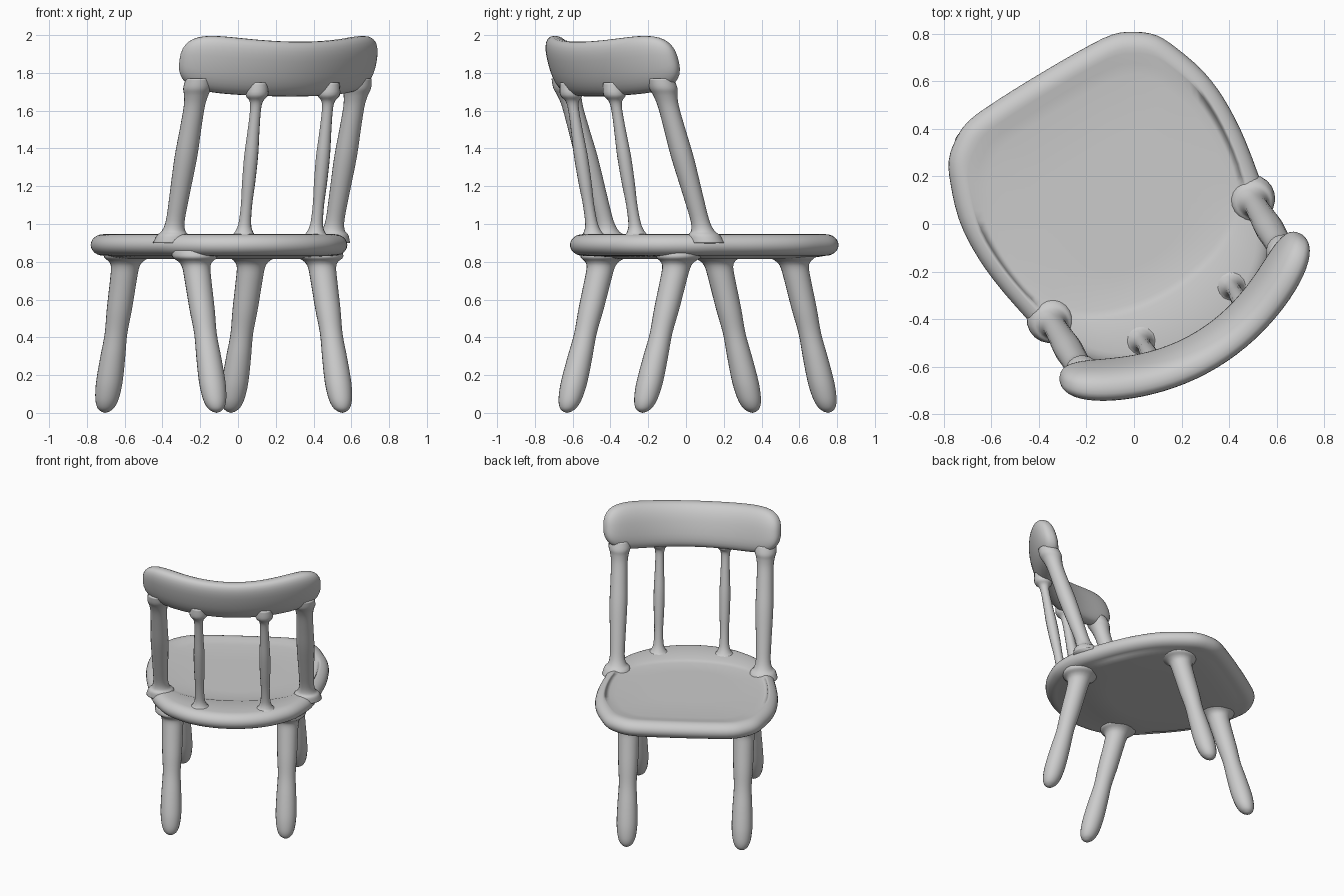
import bpy, bmesh, math

if "Cube" in bpy.data.objects:
    bpy.data.objects.remove(bpy.data.objects["Cube"])

# The whole chair is turned about z: s runs along its width, t towards its back
ANG = math.radians(31)
CA, SA = math.cos(ANG), math.sin(ANG)


def world(s, t, z):
    return (CA * s + SA * t, SA * s - CA * t, z)


def loft(name, start, rings, end):
    """Skin a stack of closed rings of (s, t, z) points, closed by a pole at each end."""
    bm = bmesh.new()
    rows = [[bm.verts.new(world(*p)) for p in ring] for ring in rings]
    n = len(rows[0])
    for a, b in zip(rows, rows[1:]):
        for i in range(n):
            j = (i + 1) % n
            bm.faces.new((a[i], a[j], b[j], b[i]))
    for pole, row in ((start, rows[0]), (end, rows[-1])):
        v = bm.verts.new(world(*pole))
        for i in range(n):
            bm.faces.new((v, row[i], row[(i + 1) % n]))
    bmesh.ops.recalc_face_normals(bm, faces=bm.faces)
    for f in bm.faces:
        f.smooth = True
    me = bpy.data.meshes.new(name)
    bm.to_mesh(me)
    bm.free()
    ob = bpy.data.objects.new(name, me)
    bpy.context.collection.objects.link(ob)
    return ob


def catmull(p, steps, closed=False):
    """Smooth curve through tuples of any size."""
    n = len(p)
    get = (lambda i: p[i % n]) if closed else (lambda i: p[max(0, min(n - 1, i))])
    out = []
    for i in range(n if closed else n - 1):
        for k in range(steps):
            u = k / steps
            out.append(tuple(
                0.5 * (2 * b + (c - a) * u + (2 * a - 5 * b + 4 * c - d) * u**2
                       + (3 * b - a - 3 * c + d) * u**3)
                for a, b, c, d in zip(get(i - 1), get(i), get(i + 1), get(i + 2))))
    return out if closed else out + [p[-1]]


def turned(name, s, low, high, profile, sides=20):
    """Leaning turned bar: low/high are (z, t) on its axis, profile lists (z, radius)."""
    def axis(z):
        return low[1] + (high[1] - low[1]) * (z - low[0]) / (high[0] - low[0])
    prof = catmull(profile, 4)
    rings = [[(s + r * math.cos(2 * math.pi * i / sides),
               axis(z) + r * math.sin(2 * math.pi * i / sides), z)
              for i in range(sides)] for z, r in prof]
    z0, z1 = prof[0][0] - 0.006, prof[-1][0]
    return loft(name, (s, axis(z0), z0), rings, (s, axis(z1), z1))


# Seat: rounded slab with a shallow pan pushed down in front of the back posts
half = [(0, -.745), (.2, -.742), (.35, -.73), (.44, -.69), (.51, -.63), (.555, -.54),
        (.6, -.40), (.615, -.26), (.607, -.10), (.577, .08), (.54, .24), (.455, .395),
        (.363, .482), (.26, .545), (.13, .587), (0, .60)]
outline = catmull(half + [(-s, t) for s, t in half[-2:0:-1]], 3, closed=True)


def inset(d, z):
    ring, n = [], len(outline)
    for i, (s, t) in enumerate(outline):
        a, b = outline[i - 1], outline[(i + 1) % n]
        ds, dt = b[0] - a[0], b[1] - a[1]
        k = d / math.hypot(ds, dt)
        ring.append((s - dt * k - .02, t + ds * k, z))
    return ring


def pan(scale, z):
    return [(s * .87 * scale - .02, t * (.55 if t > 0 else .86) * scale, z)
            for s, t in outline]


TOP, BOTTOM, R = .946, .832, .057
edge = [inset(R * 1.2 * (1 - math.cos(a)), (TOP + BOTTOM) / 2 + R * math.sin(a))
        for a in [math.pi / 2 * k / 6 for k in range(-6, 7)]]
rings = ([pan(.5, .815), pan(.9, .815), pan(1, .825)] + edge
         + [pan(1.03, .944), pan(.97, .936), pan(.9, .93), pan(.5, .93)])
loft("seat", (-.02, -.1, .815), rings, (-.02, -.1, .93))

# Legs: splayed fore and aft, swelling at foot and top, flared into the seat
leg = [(.006, .02), (.025, .043), (.065, .06), (.13, .069), (.2, .07), (.3, .066),
       (.42, .06), (.55, .067), (.7, .071), (.77, .075), (.80, .09), (.825, .12), (.86, .12)]
for side, s in (("left", -.422), ("right", .355)):
    turned("front_leg_" + side, s, (.12, -.632), (.8, -.45), leg)
    turned("back_leg_" + side, s, (.12, .449), (.8, .265), leg)

# Back posts and thin spindles, flared where they meet seat and top rail
post = [(.90, .10), (.94, .085), (.965, .062), (1.02, .05), (1.15, .053), (1.35, .06),
        (1.5, .057), (1.62, .056), (1.68, .064), (1.72, .075), (1.77, .07)]
spindle = [(.90, .085), (.935, .07), (.955, .05), (1.0, .034), (1.1, .03), (1.22, .035),
           (1.36, .037), (1.48, .032), (1.6, .029), (1.65, .036), (1.685, .06), (1.75, .05)]
for side, k in (("left", -1), ("right", 1)):
    turned("back_post_" + side, -.015 + .493 * k, (1.0, .195), (1.65, .405), post)
    turned("back_spindle_" + side, -.005 + .222 * k, (1.0, .447), (1.6, .557), spindle, 14)

# Top rail: curved, leaning, rounded board
LEN, SIDES, STEPS = .59, 32, 40
rail = []
for k in range(1, STEPS):
    x = math.sin(math.pi / 2 * (2 * k / STEPS - 1))
    s = LEN * x
    f = (1 - abs(x) ** 8) ** .4
    tc, zc = .61 - .6 * s * s, 1.82 + .05 * x * x
    hh, ht = (.145 + .015 * x * x) * f, (.07 + .012 * x * x) * f
    nl = math.hypot(1, 1.2 * s)
    ring = []
    for i in range(SIDES):
        a = 2 * math.pi * i / SIDES
        c, d = math.cos(a), math.sin(a)
        w = math.copysign(abs(c) ** .8, c) * ht
        h = math.copysign(abs(d) ** .8, d) * hh
        ring.append((s - .012 + w * 1.2 * s / nl, tc + w / nl + .3 * h, zc + h))
    rail.append(ring)
tip_t = .61 - .6 * LEN * LEN
loft("top_rail", (-LEN - .012, tip_t, 1.87), rail, (LEN - .012, tip_t, 1.87))
